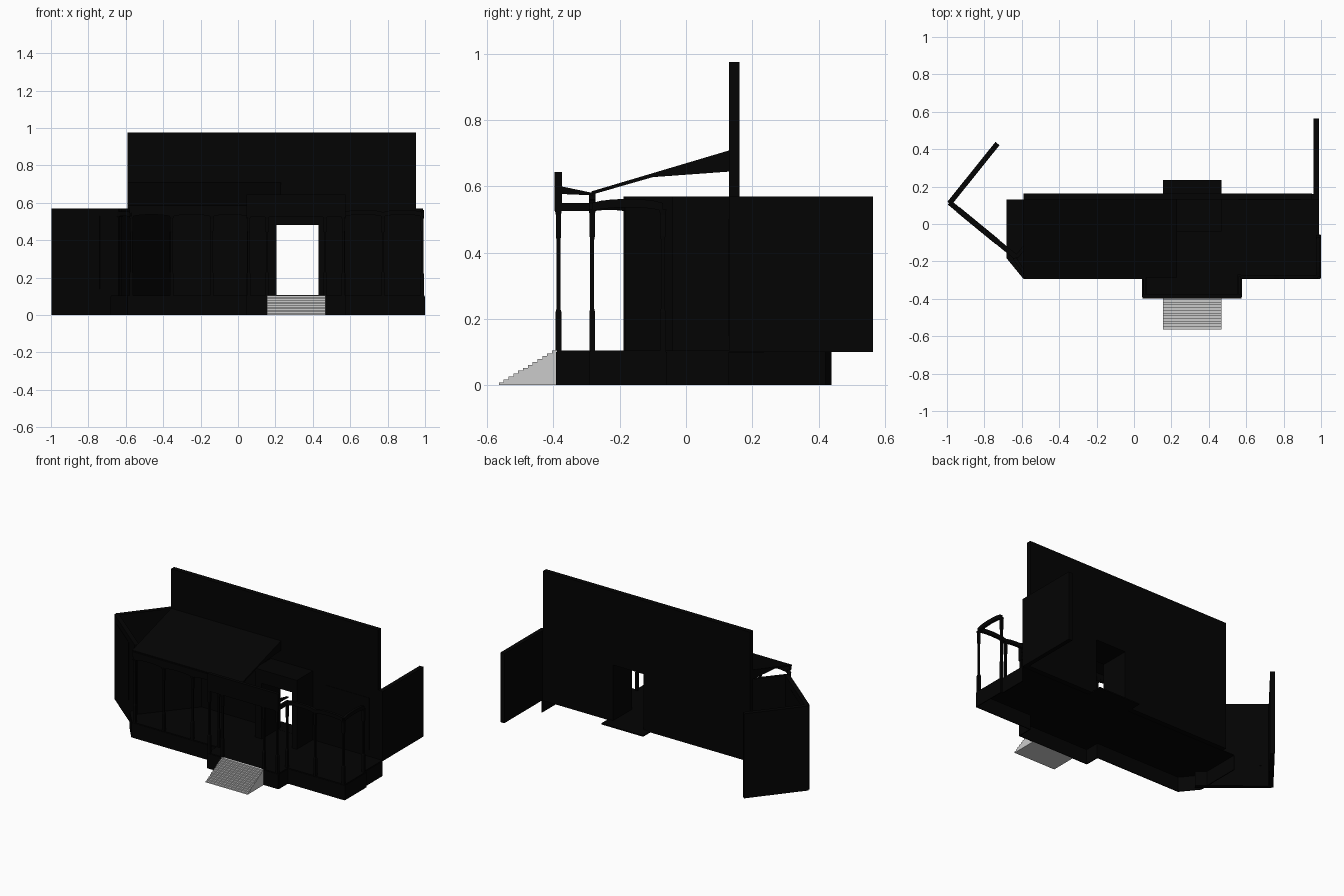
import bpy, bmesh, math
from mathutils import Vector

if "Cube" in bpy.data.objects:
    bpy.data.objects.remove(bpy.data.objects["Cube"])

black = bpy.data.materials.new("black")
black.diffuse_color = (0.001, 0.001, 0.001, 1)
black.use_nodes = True
black.node_tree.nodes["Principled BSDF"].inputs["Base Color"].default_value = black.diffuse_color


def make(name, bm, mat=black):
    bmesh.ops.recalc_face_normals(bm, faces=bm.faces)
    me = bpy.data.meshes.new(name)
    bm.to_mesh(me)
    bm.free()
    ob = bpy.data.objects.new(name, me)
    bpy.context.collection.objects.link(ob)
    if mat:
        me.materials.append(mat)
    return ob


def extrude(name, pts, vec, mat=black):
    """Closed outline of 3D points extruded along a vector."""
    bm = bmesh.new()
    f = bm.faces.new([bm.verts.new(p) for p in pts])
    r = bmesh.ops.extrude_face_region(bm, geom=[f])
    vs = [v for v in r["geom"] if isinstance(v, bmesh.types.BMVert)]
    bmesh.ops.translate(bm, verts=vs, vec=vec)
    return make(name, bm, mat)


def box(name, x0, x1, y0, y1, z0, z1):
    return extrude(name, [(x0, y0, z0), (x1, y0, z0), (x1, y1, z0), (x0, y1, z0)], (0, 0, z1 - z0))


def wall(name, a, b, z0, z1, t=0.028):
    """Straight wall between two plan points."""
    a, b = Vector(a), Vector(b)
    d = (b - a).normalized()
    n = Vector((-d.y, d.x)) * t / 2
    return extrude(name, [(*p, z0) for p in (a + n, b + n, b - n, a - n)], (0, 0, z1 - z0))


def arched_beam(name, a, b, z=0.525, h=0.025, t=0.018, rise=0.012):
    """Beam between two posts with a slightly bowed profile."""
    a, b = Vector(a), Vector(b)
    d = b - a
    n = Vector((-d.y, d.x)).normalized() * t / 2
    us = [i / 8 for i in range(9)]
    curve = [(u, z + rise * math.sin(math.pi * u) ** 0.6 if 0 < u < 1 else z) for u in us]
    prof = curve + [(u, zz + h) for u, zz in reversed(curve)]
    pts = [(*(a + d * u - n), zz) for u, zz in prof]
    extrude(name, pts, (2 * n.x, 2 * n.y, 0))


def post(x, y, top=0.53):
    """Thin square post with thicker base and head."""
    bm = bmesh.new()
    prof = [(0.105, .009), (0.22, .009), (0.23, .006), (0.44, .006), (0.45, .008), (0.515, .008), (top, .011)]
    rings = [[bm.verts.new((x + sx * r, y + sy * r, z)) for sx, sy in ((-1, -1), (1, -1), (1, 1), (-1, 1))]
             for z, r in prof]
    for lo, hi in zip(rings, rings[1:]):
        for i in range(4):
            bm.faces.new((lo[i], lo[(i + 1) % 4], hi[(i + 1) % 4], hi[i]))
    bm.faces.new(rings[0])
    bm.faces.new(rings[-1])
    make("porch_post", bm)


# porch platform: hollow below, thin deck plus skirt boards, open at the back
plan = [(-.68, .13), (-.68, -.18), (-.59, -.29), (.045, -.29), (.045, -.39), (.575, -.39),
        (.575, -.29), (.998, -.29), (.998, -.06), (.985, -.06), (.985, .13)]
extrude("porch_deck", [(x, y, .098) for x, y in plan], (0, 0, .007))
for a, b in zip(plan, plan[1:]):
    wall("porch_skirt", a, b, 0, .1, .006)

# front steps
n, y0, y1 = 12, -.565, -.39
prof = [(y1, 0), (y0, 0)]
for i in range(n):
    y = y0 + (y1 - y0) * i / n
    z = .105 * (i + 1) / n
    prof += [(y, z), (y + (y1 - y0) / n, z)]
extrude("front_steps", [(.155, y, z) for y, z in prof], (.312, 0, 0), None)

# main wall with door opening, outlined as one profile
outline = [(-.59, .1), (.205, .1), (.205, .48), (.43, .48), (.43, .1), (.953, .1), (.953, .975), (-.59, .975)]
extrude("main_wall", [(x, .13, z) for x, z in outline], (0, .032, 0))

# entrance portal and its rear floor
portal = [(.155, .105), (.205, .105), (.205, .48), (.43, .48), (.43, .105), (.467, .105), (.467, .57), (.155, .57)]
extrude("entrance_portal", [(x, -.04, z) for x, z in portal], (0, .17, 0))
box("portal_floor", .155, .467, .13, .235, .098, .106)

# side walls
box("right_wall", .96, .988, .13, .565, .1, .57)
wall("right_wall_return", (.945, .146), (.988, .146), .1, .57)
wall("left_rear_wall", (-.987, .11), (-.73, .43), 0, .57)
wall("left_front_wall", (-.987, .115), (-.63, -.178), 0, .57)
wall("porch_splay_wall", (-.63, -.178), (-.37, .135), .105, .57, .02)

# shallow window panels
box("right_window_panel", .56, .89, .127, .131, .15, .5)
wall("left_window_panel", (-.94, .0764), (-.73, -.096), .14, .53, .031)

# sloping left roof
roof = [(-.285, .575), (-.1, .628), (.135, .645), (.135, .71), (-.285, .585)]
extrude("porch_roof", [(-.59, y, z) for y, z in roof], (.82, 0, 0))

# posts
front = [-.57, -.355, -.14, .055, .565, .775, .985]
for x in front:
    post(x, -.283)
for x in (.057, .155, .465, .563):
    post(x, -.385)
post(.985, -.07)

# beams between posts
for a, b in zip(front, front[1:]):
    if a != .055:
        arched_beam("front_beam", (a, -.283), (b, -.283))
for x in (.057, .563):
    arched_beam("entry_side_beam", (x, -.39), (x, -.27), rise=0)
arched_beam("right_side_beam", (.985, -.283), (.985, -.07))
arched_beam("left_corner_beam", (-.57, -.283), (-.64, -.18), rise=.004)
box("left_eave_board", -.58, .065, -.293, -.273, .545, .58)

# entry fascia and its sloping cheeks
box("entry_fascia", .045, .575, -.397, -.375, .525, .643)
for x in (.05, .56):
    extrude("entry_cheek", [(x, -.376, .577), (x, -.28, .573), (x, -.28, .58), (x, -.376, .6)], (.012, 0, 0))
